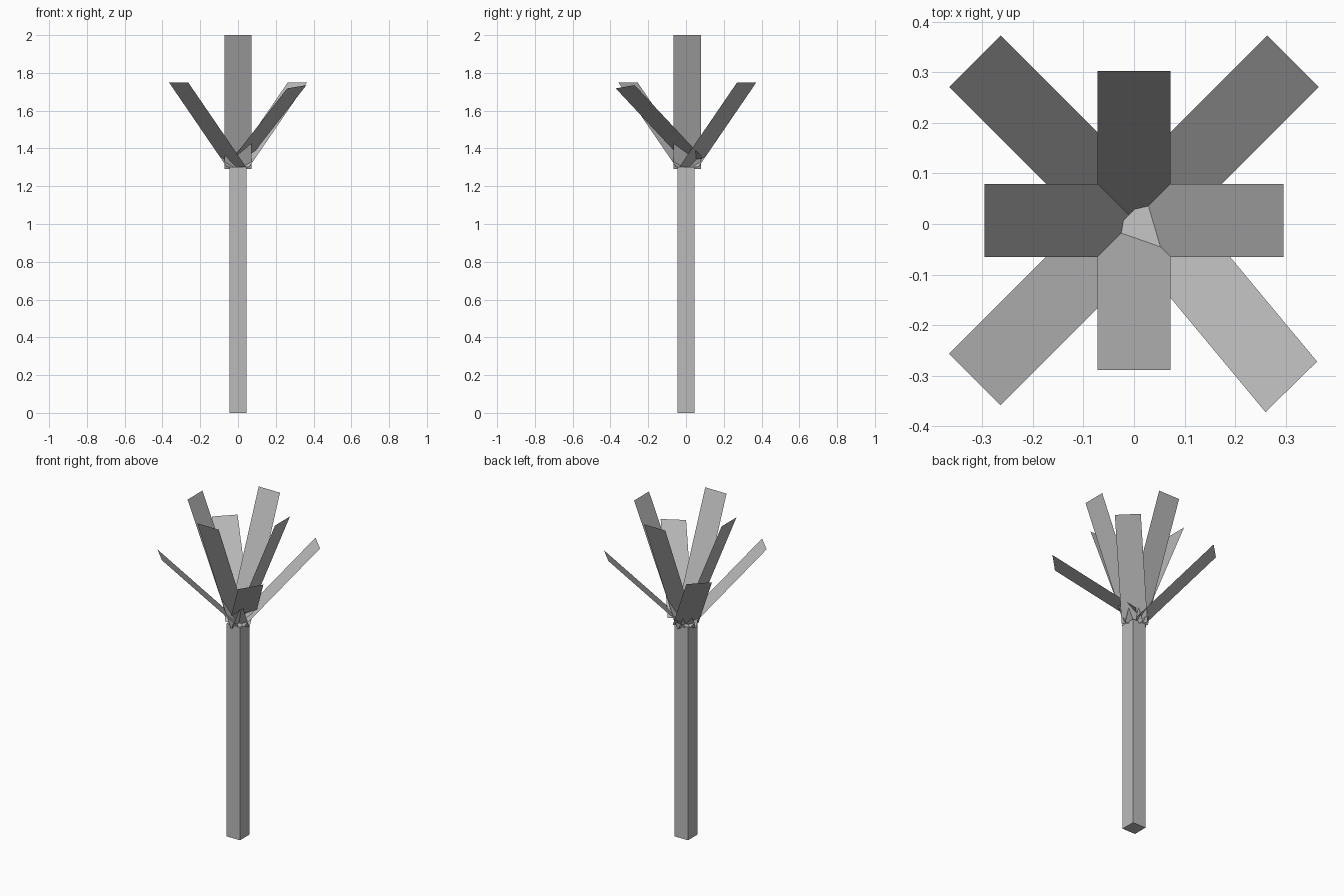
import bpy
from math import radians
from mathutils import Matrix, Vector

cube = bpy.data.objects.get("Cube")
if cube:
    bpy.data.objects.remove(cube, do_unlink=True)

grey = bpy.data.materials.new("plain_grey")
grey.use_nodes = True
COLOUR = (0.5, 0.5, 0.5, 1)
grey.diffuse_color = COLOUR
grey.node_tree.nodes["Principled BSDF"].inputs["Base Color"].default_value = COLOUR

TRUNK_HALF, TRUNK_TOP = 0.045, 1.303
LEAF_HALF = 0.072
CENTRE = Vector((0, 0.007, 0))


def add_object(name, verts, faces):
    mesh = bpy.data.meshes.new(name)
    mesh.from_pydata(verts, [], faces)
    mesh.materials.append(grey)
    obj = bpy.data.objects.new(name, mesh)
    bpy.context.collection.objects.link(obj)
    return obj


def leaf(name, angle, inner, outer):
    """Flat strip from inner to outer (radius, height), turned about the trunk."""
    turn = Matrix.Rotation(radians(angle), 3, "Z")
    corners = [(inner[0], -LEAF_HALF, inner[1]), (outer[0], -LEAF_HALF, outer[1]),
               (outer[0], LEAF_HALF, outer[1]), (inner[0], LEAF_HALF, inner[1])]
    add_object(name, [turn @ Vector(c) + CENTRE for c in corners], [(0, 1, 2, 3)])


# Square trunk
bpy.ops.mesh.primitive_cube_add(size=1, location=(0, 0, TRUNK_TOP / 2))
trunk = bpy.context.object
trunk.name = "trunk"
trunk.scale = (2 * TRUNK_HALF, 2 * TRUNK_HALF, TRUNK_TOP)
trunk.data.materials.append(grey)

# Four steep leaves
for name, angle in (("left", 0), ("back", 90), ("right", 180), ("front", 270)):
    leaf("steep_leaf_" + name, angle, (0.002, 1.29), (0.296, 2.0))

# Three spreading leaves at 45 degrees
for name, angle in (("back_left", 45), ("back_right", 135), ("front_right", 225)):
    leaf("spreading_leaf_" + name, angle, (0.013, 1.303), (0.445, 1.75))

# Fourth spreading leaf, slightly twisted
tip_a = Vector((0.362, -0.272, 1.735))
tip_b = Vector((0.26, -0.372, 1.718))
run = Vector((-0.3, 0.361, -0.386))
add_object("twisted_leaf_front_left", [tip_a + run, tip_b + run, tip_b, tip_a], [(0, 1, 2, 3)])
